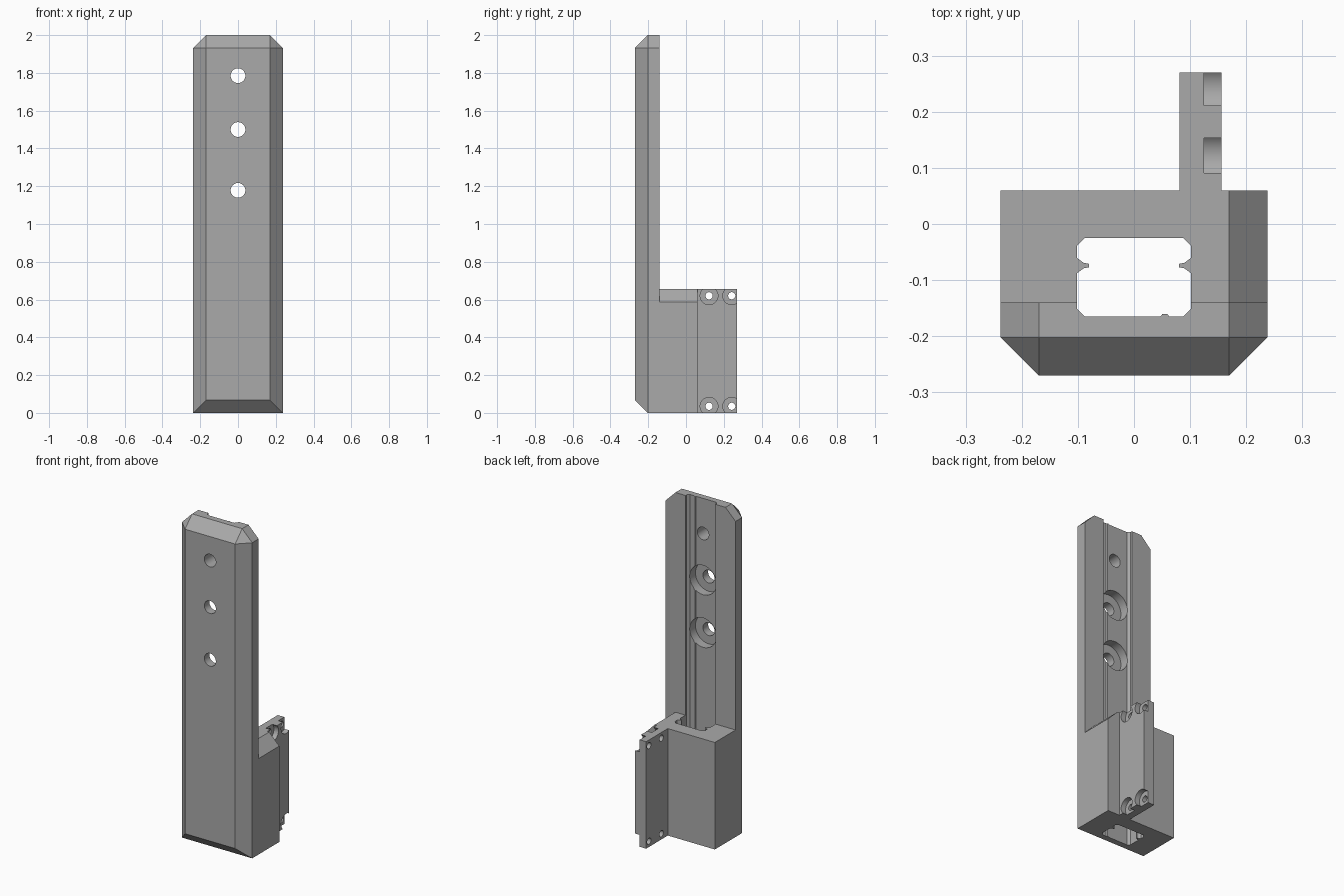
import bpy, bmesh, math
from mathutils import Matrix

cube = bpy.data.objects.get("Cube")
if cube:
    bpy.data.objects.remove(cube, do_unlink=True)

grey = bpy.data.materials.new("plain grey")
grey.use_nodes = True
colour = (0.4, 0.4, 0.4, 1)
grey.diffuse_color = colour
grey.node_tree.nodes["Principled BSDF"].inputs["Base Color"].default_value = colour

W, CH = 0.2375, 0.068          # half width and chamfer size
FRONT, BACK = -0.27, -0.14     # plate depth
TOP, BOX_TOP = 2.0, 0.655
INNER = W - CH


def make(name, bm):
    bmesh.ops.recalc_face_normals(bm, faces=bm.faces)
    mesh = bpy.data.meshes.new(name)
    bm.to_mesh(mesh)
    bm.free()
    mesh.materials.append(grey)
    obj = bpy.data.objects.new(name, mesh)
    bpy.context.collection.objects.link(obj)
    return obj


def hull(name, points):
    bm = bmesh.new()
    for p in points:
        bm.verts.new(p)
    bmesh.ops.convex_hull(bm, input=bm.verts)
    bmesh.ops.dissolve_limit(bm, angle_limit=0.01, verts=bm.verts, edges=bm.edges)
    return make(name, bm)


def prism(name, outline, z0, z1):
    bm = bmesh.new()
    face = bm.faces.new([bm.verts.new((x, y, z0)) for x, y in outline])
    new = bmesh.ops.extrude_face_region(bm, geom=[face])["geom"]
    bmesh.ops.translate(bm, vec=(0, 0, z1 - z0),
                        verts=[v for v in new if isinstance(v, bmesh.types.BMVert)])
    return make(name, bm)


def drill(name, centre, radius, length, axis):
    turn = Matrix.Rotation(math.pi / 2, 4, "X" if axis == "Y" else "Y")
    bm = bmesh.new()
    bmesh.ops.create_cone(bm, cap_ends=True, segments=40, radius1=radius,
                          radius2=radius, depth=length,
                          matrix=Matrix.Translation(centre) @ turn)
    return make(name, bm)


def cut(obj, cutters):
    bpy.context.view_layer.objects.active = obj
    for c in cutters:
        c.hide_render = True
        mod = obj.modifiers.new("cut", "BOOLEAN")
        mod.operation, mod.solver, mod.object = "DIFFERENCE", "EXACT", c
        bpy.ops.object.modifier_apply(modifier=mod.name)
        bpy.data.objects.remove(c, do_unlink=True)


# Channel outline with clipped corners, two side ribs and a small floor bead
def channel():
    half, y0, y1, c = 0.102, -0.165, -0.025, 0.014
    rib = [(half, -0.088), (0.09, -0.079), (0.08, -0.077),
           (0.08, -0.071), (0.09, -0.069), (half, -0.06)]
    side = [(half - c, y0), (half, y0 + c)] + rib + [(half, y1 - c), (half - c, y1)]
    bead = [(0.047, y0), (0.051, y0 + 0.005), (0.059, y0 + 0.005), (0.063, y0)]
    outline = bead + side + [(-x, y) for x, y in reversed(side)]
    return prism("channel_cutter", outline, -0.1, TOP + 0.1)


# Long front plate with chamfered front and top edges
points = []
for s in (-1, 1):
    for z in (CH, TOP - CH):
        points.append((s * INNER, FRONT, z))
    for y in (FRONT + CH, BACK):
        points += [(s * W, y, 0), (s * W, y, TOP - CH), (s * INNER, y, TOP)]
plate = hull("front_plate", points)
cutters = [channel()]
for z in (1.785, 1.5, 1.178):
    cutters.append(drill("bolt_cutter", (0, -0.2, z), 0.039, 0.4, "Y"))
for z in (1.5, 1.178):
    cutters.append(drill("counterbore_cutter", (0, -0.12, z), 0.09, 0.2, "Y"))
cut(plate, cutters)

# Hollow sleeve behind the plate, chamfered along one top edge
points = []
for y in (BACK, 0.06):
    points += [(-W, y, 0), (W, y, 0), (-W, y, BOX_TOP),
               (INNER, y, BOX_TOP), (W, y, BOX_TOP - CH)]
sleeve = hull("sleeve", points)
cut(sleeve, [channel()])

# Side flange with four counterbored screw holes
x0, x1 = 0.081, 0.156
flange = prism("side_flange", [(x0, 0.06), (x1, 0.06), (x1, 0.27), (x0, 0.27)], 0, BOX_TOP)
cutters = []
for y in (0.122, 0.242):
    for z in (0.035, BOX_TOP - 0.035):
        cutters.append(drill("screw_cutter", (0.12, y, z), 0.019, 0.3, "X"))
        cutters.append(drill("recess_cutter", (0.175, y, z), 0.047, 0.1, "X"))
cut(flange, cutters)

# Smooth only the round bores
for obj in (plate, sleeve, flange):
    bpy.ops.object.select_all(action="DESELECT")
    obj.select_set(True)
    bpy.context.view_layer.objects.active = obj
    bpy.ops.object.shade_smooth_by_angle(angle=math.radians(25))
